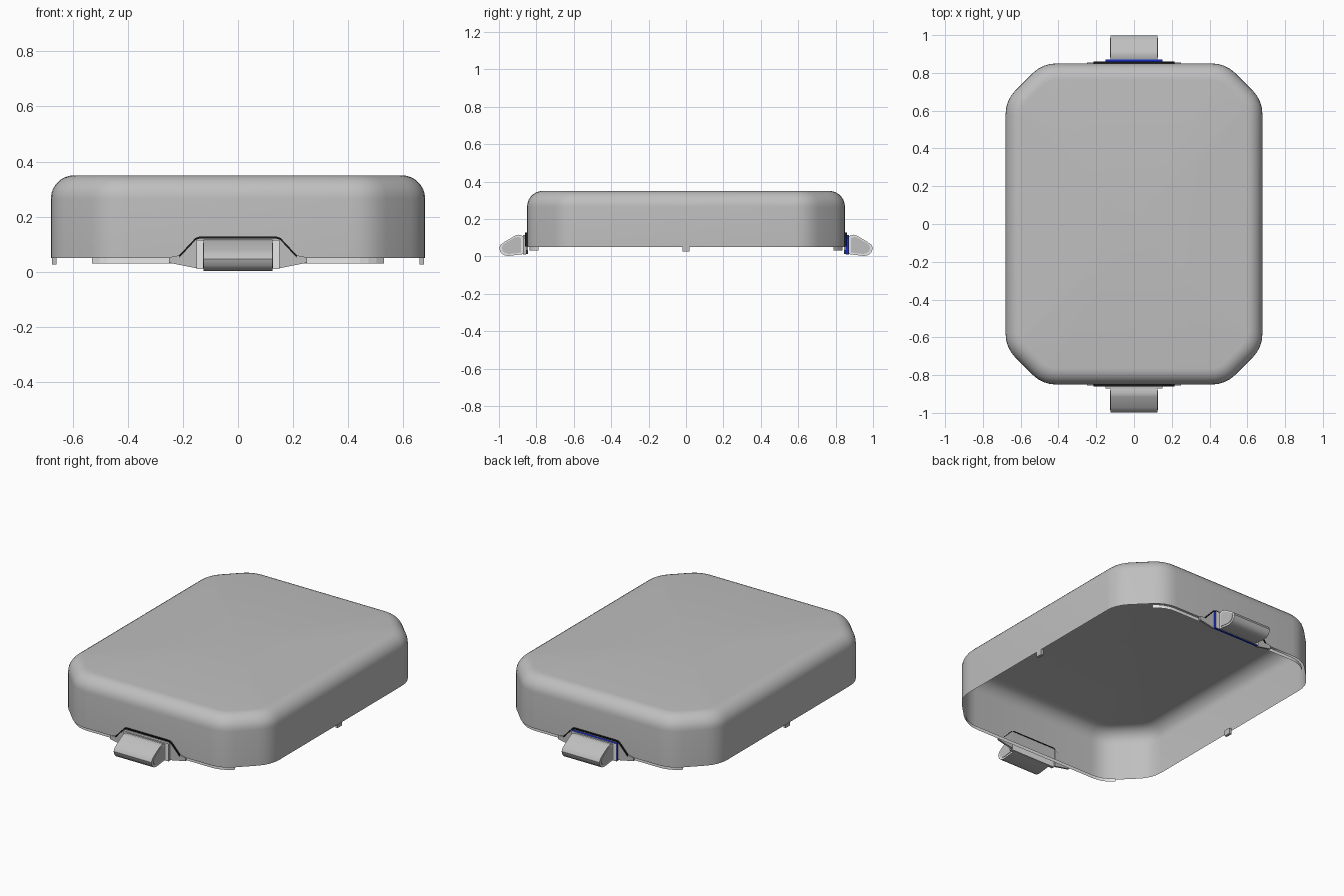
import bpy, bmesh, math
from mathutils import Vector

cube = bpy.data.objects.get("Cube")
if cube:
    bpy.data.objects.remove(cube, do_unlink=True)


def material(name, rgb):
    m = bpy.data.materials.new(name)
    m.use_nodes = True
    m.diffuse_color = (*rgb, 1)
    m.node_tree.nodes["Principled BSDF"].inputs["Base Color"].default_value = (*rgb, 1)
    return m


grey = material("light grey", (0.52, 0.52, 0.52))
white = material("white", (1, 1, 1))
blue = material("blue", (0.01, 0.03, 0.6))
black = material("black", (0.01, 0.01, 0.01))


def finish(name, bm, mats, smooth=None):
    mesh = bpy.data.meshes.new(name)
    bm.to_mesh(mesh)
    bm.free()
    for m in mats:
        mesh.materials.append(m)
    ob = bpy.data.objects.new(name, mesh)
    bpy.context.collection.objects.link(ob)
    if smooth:
        bpy.ops.object.select_all(action="DESELECT")
        ob.select_set(True)
        bpy.context.view_layer.objects.active = ob
        bpy.ops.object.shade_smooth_by_angle(angle=math.radians(smooth))
    return ob


def prism(name, points, axis, start, end, mats, smooth=None, rule=None):
    """Extrude a 2D outline along x (outline in yz) or y (outline in xz)."""
    bm = bmesh.new()

    def place(p, t):
        return (t, p[0], p[1]) if axis == "x" else (p[0], t, p[1])
    a = [bm.verts.new(place(p, start)) for p in points]
    b = [bm.verts.new(place(p, end)) for p in points]
    n = len(points)
    bm.faces.new(a)
    bm.faces.new(b[::-1])
    for i in range(n):
        j = (i + 1) % n
        bm.faces.new((a[i], b[i], b[j], a[j]))
    bmesh.ops.recalc_face_normals(bm, faces=bm.faces)
    bm.normal_update()
    if rule:
        for f in bm.faces:
            f.material_index = rule(f)
    return finish(name, bm, mats, smooth)


def ring(inset, steps=5):
    """Chamfered rectangle with softened corners, moved inwards by inset."""
    w, h = 0.68 - inset, 0.85 - inset
    c = 0.195 - 0.586 * inset
    corners = [(w, h - c), (w - c, h), (c - w, h), (-w, h - c),
               (-w, c - h), (c - w, -h), (w - c, -h), (w, c - h)]
    pts = [Vector(p) for p in corners]
    out = []
    for i, p in enumerate(pts):
        d = 0.075 - 0.3 * inset
        a = p + (pts[i - 1] - p).normalized() * d
        b = p + (pts[(i + 1) % 8] - p).normalized() * d
        for k in range(steps):
            t = k / (steps - 1)
            out.append(a * (1 - t) ** 2 + p * 2 * t * (1 - t) + b * t * t)
    return out


# Open-bottomed shell with a rounded top edge
bm = bmesh.new()
radius, top = 0.085, 0.35
levels = [(0, 0.05)]
for k in range(8):
    a = k / 7 * math.pi / 2
    levels.append((radius * (1 - math.cos(a)), top - radius + radius * math.sin(a)))
rows = [[bm.verts.new((p.x, p.y, z)) for p in ring(i)] for i, z in levels]
for lo, hi in zip(rows, rows[1:]):
    for i in range(len(lo)):
        j = (i + 1) % len(lo)
        bm.faces.new((lo[i], lo[j], hi[j], hi[i]))
centre = bm.verts.new((0, 0, top))
for i, v in enumerate(rows[-1]):
    bm.faces.new((v, rows[-1][(i + 1) % len(rows[-1])], centre))
finish("shell", bm, [grey], 50)

# Small tabs under the long sides
for side, s in (("left", 1), ("right", -1)):
    prism("tab_" + side, [(-0.02, 0.025), (0.02, 0.025), (0.02, 0.06), (-0.02, 0.06)],
          "x", s * 0.66, s * 0.675, [grey])

clip_profile = [(0.87, 0.012), (0.95, 0.002), (0.975, 0.007), (0.992, 0.022), (0.999, 0.045),
                (0.99, 0.063), (0.97, 0.078), (0.915, 0.11), (0.895, 0.116), (0.87, 0.108)]
middle = Vector((0.93, 0.055))

for end, s in (("front", -1), ("back", 1)):
    # Thin lip under the short side and its chamfers
    bm = bmesh.new()
    path = [p for p in ring(0.012) if p.y * s > 0.77]
    path.sort(key=lambda p: p.x)
    verts = [[bm.verts.new((p.x, p.y, z)) for z in (0.03, 0.05)] for p in path]
    for u, v in zip(verts, verts[1:]):
        f = bm.faces.new((u[0], v[0], v[1], u[1]))
        f.normal_update()
        if f.normal.y * s < 0:
            f.normal_flip()
    finish(end + "_lip", bm, [white])

    # Clip body with white ends
    prism(end + "_clip", [(s * y, z) for y, z in clip_profile], "x", -0.125, 0.125,
          [grey, white], 40, lambda f: int(abs(f.normal.x) > 0.9))

    # Grey cheeks set on the clip ends
    inner = [middle + (Vector(p) - middle) * 0.8 for p in clip_profile]
    for side, x in (("left", 1), ("right", -1)):
        prism(f"{end}_clip_cheek_{side}", [(s * p.x, p.y) for p in inner],
              "x", x * 0.12, x * 0.128, [grey])

        # Sloping gusset beside the mount
        gusset = [(0.15, 0.012), (0.25, 0.032), (0.25, 0.052), (0.21, 0.06), (0.15, 0.12)]
        prism(f"{end}_gusset_{side}", [(x * p, z) for p, z in gusset],
              "y", s * 0.845, s * 0.856, [grey])

    # Mount plate: white face with a trim around its edges
    prism(end + "_mount", [(-0.15, 0.01), (0.15, 0.01), (0.15, 0.115), (-0.15, 0.115)],
          "y", s * 0.855, s * 0.872, [white, blue if s > 0 else grey],
          None, lambda f: int(abs(f.normal.y) < 0.5))

    # Dark seal arching over the mount
    arch = [(-0.215, 0.058), (-0.155, 0.122), (-0.14, 0.127)]
    arch += [(-x, z) for x, z in reversed(arch)]
    under = [(x * 0.985, z - 0.006) for x, z in reversed(arch)]
    prism(end + "_seal", arch + under, "y", s * 0.848, s * 0.86, [black])
